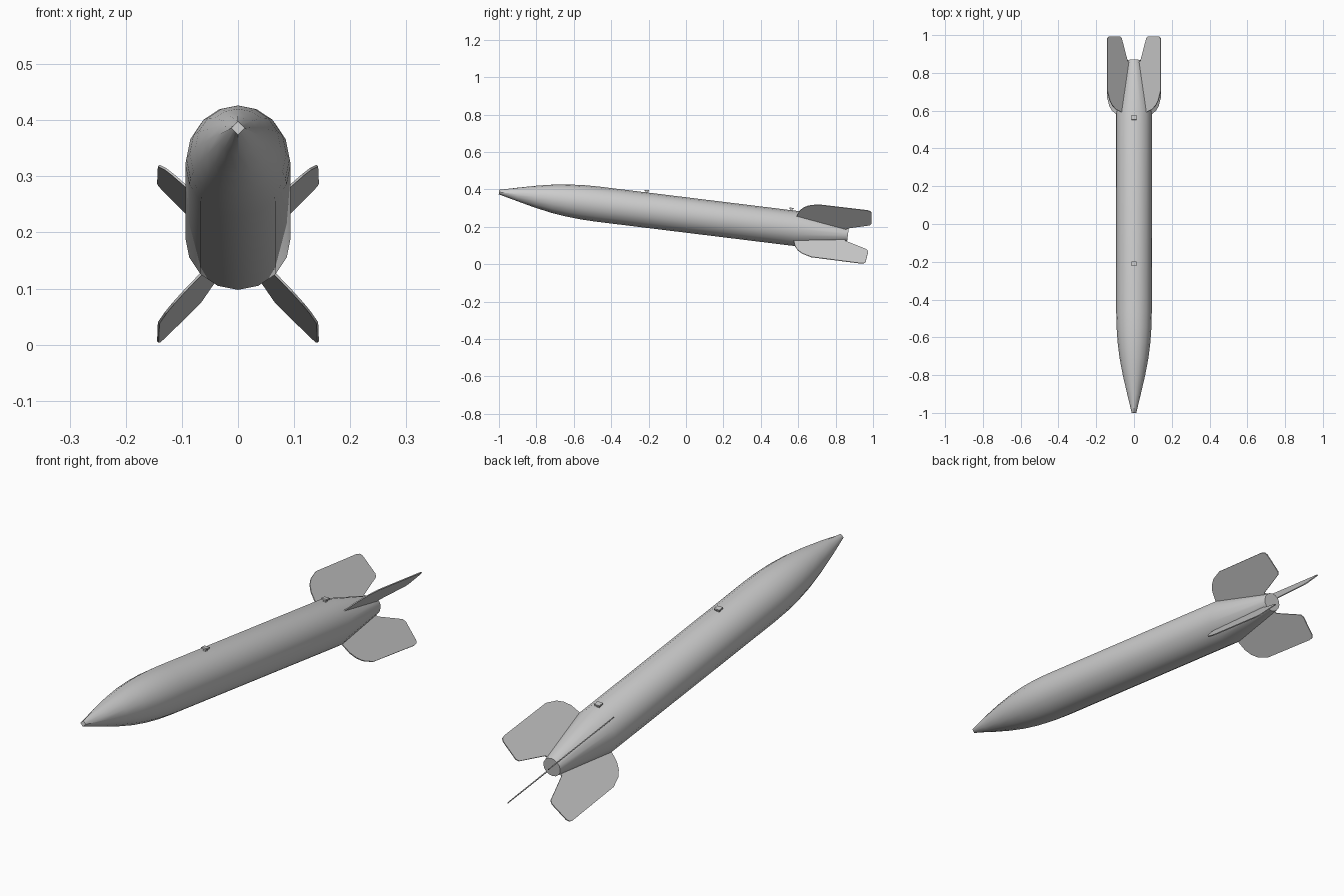
import bpy, bmesh, math
from mathutils import Matrix, Vector

old = bpy.data.objects.get("Cube")
if old:
    bpy.data.objects.remove(old, do_unlink=True)

# One grey finish for the whole missile
grey = bpy.data.materials.new("Light grey")
grey.use_nodes = True
grey.diffuse_color = (0.6, 0.6, 0.6, 1)
grey.node_tree.nodes["Principled BSDF"].inputs["Base Color"].default_value = (0.6, 0.6, 0.6, 1)

# Local frame: nose tip at the origin, +y runs aft, pitched nose-up
POSE = Matrix.Translation((0, -1, 0.386)) @ Matrix.Rotation(math.radians(-7), 4, 'X')
RADIUS = 0.094
SIDES = 16


def finish(name, bm, smooth=False):
    bmesh.ops.recalc_face_normals(bm, faces=bm.faces)
    mesh = bpy.data.meshes.new(name)
    bm.to_mesh(mesh)
    bm.free()
    mesh.materials.append(grey)
    obj = bpy.data.objects.new(name, mesh)
    obj.matrix_world = POSE
    bpy.context.collection.objects.link(obj)
    if smooth:
        bpy.ops.object.select_all(action='DESELECT')
        obj.select_set(True)
        bpy.context.view_layer.objects.active = obj
        bpy.ops.object.shade_smooth_by_angle(angle=math.radians(35))
    return obj


# Body: pointed nose with a diamond tip, straight tube, tapered tail
def build_body():
    profile = [(0, 0.012), (0.1, 0.036), (0.2, 0.059), (0.29, 0.076), (0.37, 0.086),
               (0.45, 0.092), (0.53, RADIUS), (1.6, RADIUS), (1.88, 0.038)]
    bm = bmesh.new()
    rings = []
    for i, (along, radius) in enumerate(profile):
        ring = []
        for k in range(SIDES):
            a = math.tau * k / SIDES
            c, s = math.cos(a), math.sin(a)
            r = radius / (abs(c) + abs(s)) if i == 0 else radius
            ring.append(bm.verts.new((r * c, along, r * s)))
        rings.append(ring)
    for r0, r1 in zip(rings, rings[1:]):
        for k in range(SIDES):
            n = (k + 1) % SIDES
            bm.faces.new((r0[k], r0[n], r1[n], r1[k]))
    bm.faces.new(rings[0])
    bm.faces.new(rings[-1])
    finish("body", bm, smooth=True)


# Fin: thin plate with a rounded leading edge, set at an angle around the body
def build_fin(name, degrees):
    outline = [(1.59, 0.06), (1.595, 0.09), (1.607, 0.135), (1.625, 0.162), (1.65, 0.182),
               (1.7, 0.2), (1.965, 0.202), (1.983, 0.198), (1.991, 0.186), (1.998, 0.106),
               (1.99, 0.093), (1.87, 0.048), (1.86, 0.02)]
    half = 0.002
    bm = bmesh.new()
    base = bm.faces.new([bm.verts.new((r, along, -half)) for along, r in outline])
    moved = bmesh.ops.extrude_face_region(bm, geom=[base])["geom"]
    bmesh.ops.translate(bm, vec=(0, 0, 2 * half),
                        verts=[v for v in moved if isinstance(v, bmesh.types.BMVert)])
    bmesh.ops.rotate(bm, cent=(0, 0, 0), verts=bm.verts,
                     matrix=Matrix.Rotation(-math.radians(degrees), 3, 'Y'))
    finish(name, bm)


# Mounting lug: narrow stem under a flat square cap
def build_lug(name, along):
    bm = bmesh.new()
    for size, height in (((0.012, 0.012, 0.012), 0.004), ((0.024, 0.024, 0.006), 0.010)):
        place = Matrix.Translation(Vector((0, along, RADIUS + height)))
        bmesh.ops.create_cube(bm, size=1, matrix=place @ Matrix.Diagonal((*size, 1)))
    finish(name, bm)


build_body()
for fin_name, angle in (("upper_left_fin", 45), ("upper_right_fin", 135),
                        ("lower_right_fin", 225), ("lower_left_fin", 315)):
    build_fin(fin_name, angle)
build_lug("front_lug", 0.783)
build_lug("rear_lug", 1.563)
